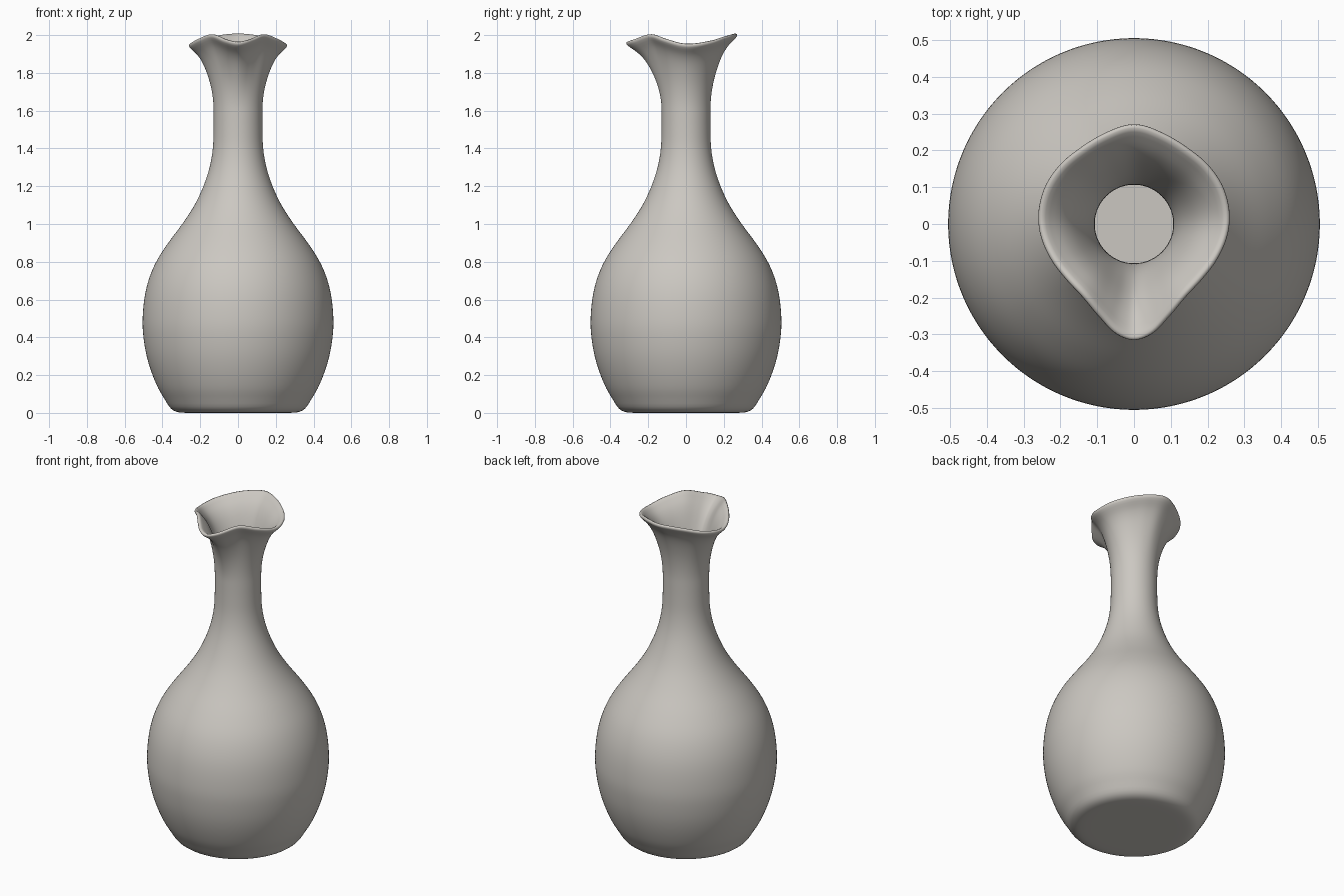
import bpy, bmesh, math

if "Cube" in bpy.data.objects:
    bpy.data.objects.remove(bpy.data.objects["Cube"])

SEG = 96


def smooth(points, x):
    """Cubic interpolation through (x, value) points with flat-safe slopes."""
    n = len(points)

    def slope(i):
        if i == 0 or i == n - 1:
            return 0.0
        a, b = points[i - 1], points[i + 1]
        return (b[1] - a[1]) / (b[0] - a[0])
    for i in range(n - 1):
        (x0, y0), (x1, y1) = points[i], points[i + 1]
        if x <= x1:
            break
    h = x1 - x0
    t = (x - x0) / h
    return ((2*t**3 - 3*t*t + 1) * y0 + (t**3 - 2*t*t + t) * h * slope(i)
            + (3*t*t - 2*t**3) * y1 + (t**3 - t*t) * h * slope(i + 1))


# Body profile: height -> radius
BODY = [(0.03, 0.365), (0.1, 0.408), (0.2, 0.453), (0.3, 0.484), (0.4, 0.501),
        (0.48, 0.506), (0.6, 0.497), (0.7, 0.475), (0.8, 0.434), (0.9, 0.37),
        (1.0, 0.295), (1.1, 0.23), (1.2, 0.183), (1.3, 0.15), (1.4, 0.133),
        (1.5, 0.129), (1.6, 0.129)]
# Rim outline and rim height by angle from the spout (degrees)
RIM_R = [(0, 0.318), (10, 0.304), (20, 0.274), (35, 0.246), (50, 0.241),
         (65, 0.247), (90, 0.262), (110, 0.265), (127, 0.261), (145, 0.256),
         (162, 0.262), (180, 0.274)]
RIM_Z = [(0, 1.953), (12, 1.966), (36, 1.998), (60, 1.975), (90, 1.945),
         (120, 1.96), (150, 1.987), (180, 2.0)]
# Flare of the mouth from neck (0) to rim (1)
FLARE = [(0, 0), (0.25, 0.05), (0.5, 0.2), (0.75, 0.46), (0.9, 0.74), (1, 1.03)]

# Each ring is a function of angle (degrees from spout) -> (radius, height)
rings = [lambda a, r=r, z=z: (r, z) for r, z in
         [(0.1, 0), (0.2, 0), (0.28, 0), (0.315, 0.002), (0.342, 0.011)]]
for k in range(40):
    z = 0.03 + 1.57 * k / 39
    rings.append(lambda a, z=z: (smooth(BODY, z), z))
for k in range(1, 17):
    def mouth(a, t=k / 16):
        return (0.129 + (smooth(RIM_R, a) - 0.129) * smooth(FLARE, t),
                1.6 + (smooth(RIM_Z, a) - 1.6) * t)
    rings.append(mouth)

bm = bmesh.new()
grid = []
for ring in rings:
    row = []
    for s in range(SEG):
        th = 360 * s / SEG
        r, z = ring(min(th, 360 - th))
        t = math.radians(th)
        row.append(bm.verts.new((r * math.sin(t), -r * math.cos(t), z)))
    grid.append(row)
bm.faces.new(grid[0][::-1])
for lo, hi in zip(grid, grid[1:]):
    for s in range(SEG):
        n = (s + 1) % SEG
        bm.faces.new((lo[s], lo[n], hi[n], hi[s]))
bmesh.ops.recalc_face_normals(bm, faces=bm.faces)
# make sure the outside faces outward before thickening
if sum(f.normal.z for f in bm.faces if len(f.verts) > 4) > 0:
    bmesh.ops.reverse_faces(bm, faces=bm.faces)
for f in bm.faces:
    f.smooth = True
mesh = bpy.data.meshes.new("carafe")
bm.to_mesh(mesh)
bm.free()

carafe = bpy.data.objects.new("carafe", mesh)
bpy.context.collection.objects.link(carafe)
clay = bpy.data.materials.new("warm grey clay")
clay.diffuse_color = (0.6, 0.575, 0.535, 1)
clay.use_nodes = True
clay.node_tree.nodes["Principled BSDF"].inputs["Base Color"].default_value = clay.diffuse_color
mesh.materials.append(clay)

# Wall thickness and rounded lip
wall = carafe.modifiers.new("wall", 'SOLIDIFY')
wall.thickness = 0.022
wall.offset = -1
lip = carafe.modifiers.new("rounded lip", 'SUBSURF')
lip.levels = lip.render_levels = 1
